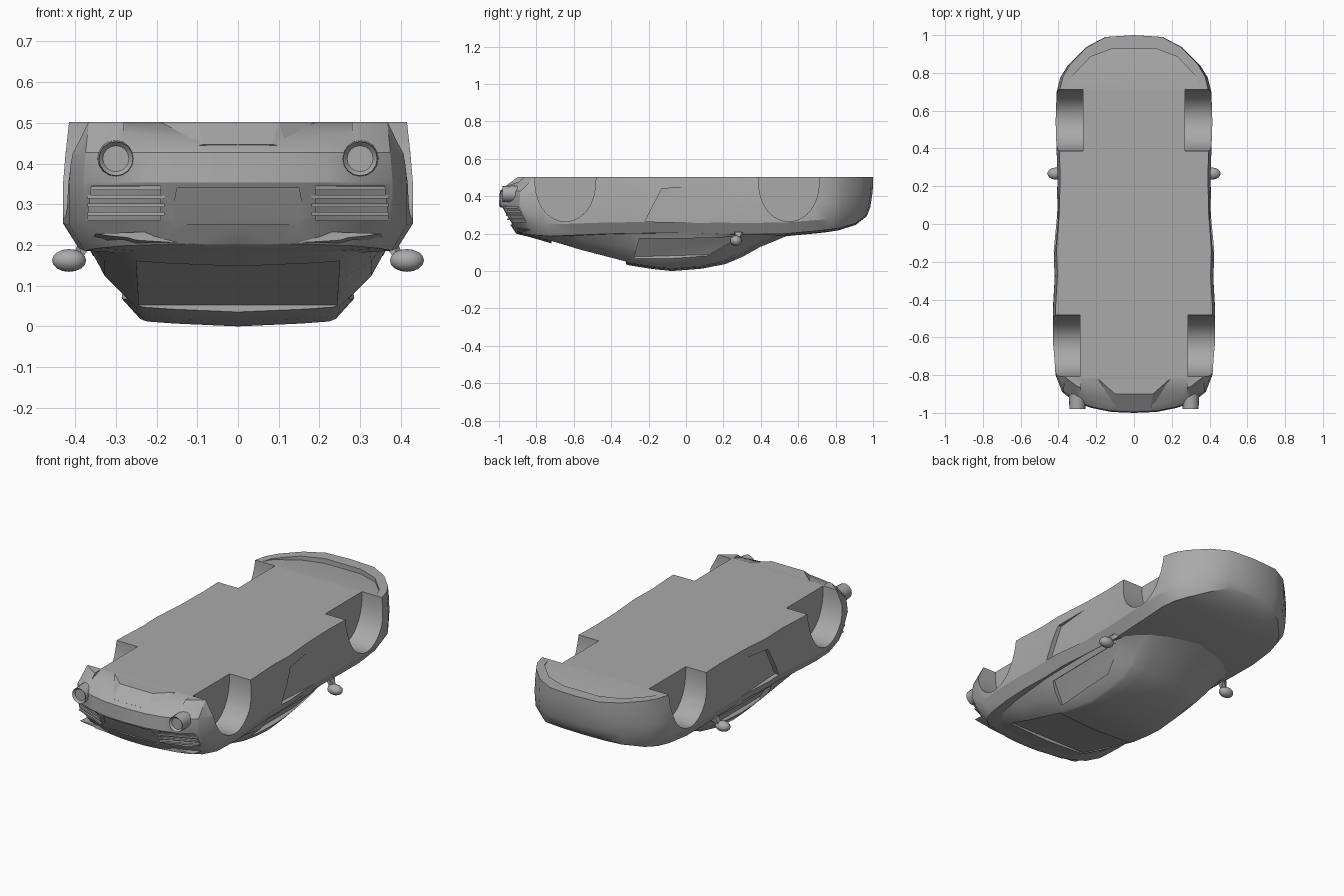
import bpy
import bmesh
from math import pi, cos, sin, radians
from mathutils import Matrix, Vector

if "Cube" in bpy.data.objects:
    bpy.data.objects.remove(bpy.data.objects["Cube"])

grey = bpy.data.materials.new("plain grey")
grey.use_nodes = True
grey.diffuse_color = (0.4, 0.4, 0.4, 1)
grey.node_tree.nodes["Principled BSDF"].inputs["Base Color"].default_value = (0.4, 0.4, 0.4, 1)


def finish(bm, name):
    bmesh.ops.remove_doubles(bm, verts=bm.verts[:], dist=0.0005)
    bmesh.ops.recalc_face_normals(bm, faces=bm.faces[:])
    mesh = bpy.data.meshes.new(name)
    bm.to_mesh(mesh)
    bm.free()
    mesh.materials.append(grey)
    obj = bpy.data.objects.new(name, mesh)
    bpy.context.collection.objects.link(obj)
    return obj


def activate(obj):
    bpy.ops.object.select_all(action='DESELECT')
    obj.select_set(True)
    bpy.context.view_layer.objects.active = obj


def smooth(obj, angle=30):
    activate(obj)
    bpy.ops.object.shade_smooth_by_angle(angle=radians(angle))


def interp(table, y):
    for (a, za), (b, zb) in zip(table, table[1:]):
        if y <= b:
            t = max(0, (y - a) / (b - a))
            return za + (zb - za) * t
    return table[-1][1]


def half_loft(columns, name, cap=False):
    """Loft half a shell through columns of points, then mirror it."""
    bm = bmesh.new()
    grid = [[bm.verts.new(p) for p in col] for col in columns]
    for a, b in zip(grid, grid[1:]):
        for i in range(len(a) - 1):
            bm.faces.new((a[i], a[i + 1], b[i + 1], b[i]))
    if cap:
        bm.faces.new(grid[0])
        bm.faces.new(grid[-1])
    bmesh.ops.remove_doubles(bm, verts=bm.verts[:], dist=0.0005)
    geom = bm.verts[:] + bm.edges[:] + bm.faces[:]
    bmesh.ops.mirror(bm, geom=geom, matrix=Matrix(), merge_dist=0.0005, axis='X')
    return finish(bm, name)


def hull(points, name, both=False, side=1):
    """Convex solid; side picks left or right, both spans the middle."""
    bm = bmesh.new()
    for x, y, z in points:
        bm.verts.new((x * side, y, z))
        if both:
            bm.verts.new((-x, y, z))
    out = bmesh.ops.convex_hull(bm, input=bm.verts[:])
    junk = set(out["geom_interior"] + out["geom_unused"])
    bmesh.ops.delete(bm, geom=[v for v in junk if isinstance(v, bmesh.types.BMVert)], context='VERTS')
    return finish(bm, name)


def cut(obj, cutter):
    mod = obj.modifiers.new("cut", 'BOOLEAN')
    mod.operation = 'DIFFERENCE'
    mod.solver = 'EXACT'
    mod.object = cutter
    activate(obj)
    bpy.ops.object.modifier_apply(modifier=mod.name)
    bpy.data.objects.remove(cutter)


# Body shell: one plan outline repeated at several heights
outline = [(0, -1), (.12, -.995), (.22, -.975), (.31, -.945), (.38, -.89), (.415, -.8),
           (.43, -.65), (.43, -.48), (.42, -.3), (.425, -.15), (.41, .05), (.405, .25),
           (.41, .4), (.415, .55), (.41, .7), (.39, .78), (.35, .845), (.26, .935),
           (.155, .99), (0, 1)]
shoulder = [(-.92, .205), (-.75, .185), (-.4, .2), (0, .205), (.3, .195), (.55, .2),
            (.8, .225), (.9, .25), (.97, .3)]
# height fraction, width scale, back inset, front inset
levels = [(0, .965, .09, 0), (.25, .985, .005, 0), (.5, 1, 0, .005),
          (.8, 1, .05, .015), (1, .91, .09, .03)]
columns = []
for x, y in outline:
    col = []
    for t, sx, back, front in levels:
        yy = y * (1 - (back if y < 0 else front))
        col.append((x * sx, yy, .502 + (interp(shoulder, yy) - .502) * t))
    lx, ly, lz = col[-1]
    crown = .035 * lx
    col = [(0, col[0][1], .502)] + col
    col += [(lx * .55, ly, lz - crown * .8), (0, ly, lz - crown)]
    columns.append(col)
body = half_loft(columns, "body_shell")

# Wheel wells
for side in (-1, 1):
    for centre, inner in ((-.645, .285), (.55, .27)):
        arc = [pi * i / 20 for i in range(21)]
        ring = [(centre + .163 * cos(a), .5 - .235 * sin(a) ** .85) for a in arc]
        ring += [(centre - .163, .6), (centre + .163, .6)]
        cut(body, hull([(x, y, z) for x in (inner, .6) for y, z in ring], "well_cutter", side=side))

# Sloped underside at the tail and dished underside at the nose
cut(body, hull([(.28, -.82, .502), (.28, -1.05, .425), (.28, -1.05, .6), (.28, -.82, .6)],
               "tail_cutter", both=True))
rim = [(.35, .72, .502), (.33, .78, .495), (.23, .885, .48), (.11, .93, .475)]
cut(body, hull(rim + [(x, y, .6) for x, y, z in rim], "nose_cutter", both=True))

# Plate recess, lamp recesses and side scoops
cut(body, hull([(.165, -.93, .25), (.15, -.975, .34), (.165, -1.1, .25), (.15, -1.1, .34)],
               "plate_cutter", both=True))
for side in (-1, 1):
    lamp = [(.19, -.925, .26), (.19, -.965, .345), (.37, -.85, .26), (.36, -.885, .345)]
    cut(body, hull(lamp + [(x, -1.1, z) for x, y, z in lamp], "lamp_cutter", side=side))
    scoop = [(.397, -.22, .265), (.397, -.13, .44), (.412, .34, .25), (.405, .34, .475)]
    cut(body, hull(scoop + [(.5, y, z) for x, y, z in scoop], "scoop_cutter", side=side))
smooth(body)

# Cabin: y, roof height, roof half width, belt half width, sweep at the sides
stations = [(-.9, .2, .27, .35, 0), (-.75, .157, .265, .36, 0), (-.565, .1, .258, .37, 0),
            (-.3, .03, .25, .375, 0), (-.18, .011, .245, .375, 0), (-.075, 0, .24, .375, 0),
            (.08, .012, .238, .375, .03), (.21, .037, .235, .375, .06),
            (.3, .075, .24, .375, .1), (.395, .128, .25, .372, .13), (.55, .192, .28, .365, .16)]
columns = []
for y, zc, wr, wb, sweep in stations:
    edge = zc + .018
    belt = max(.21, edge + .01)
    section = [(0, zc), (wr * .65, zc + .007), (wr * .93, zc + .012), (wr, edge),
               (wr + (wb - wr) * .62, edge + (belt - edge) * .48), (wb, belt), (0, .24)]
    columns.append([(x, y - sweep * (x / .37) ** 2, z) for x, z in section])
cabin = half_loft(columns, "cabin_shell", cap=True)

# Recessed glass areas
rear = [(.243, -.32, .053), (.25, -.72, .166)]
cut(cabin, hull(rear + [(x, y, z - .15) for x, y, z in rear], "rear_glass_cutter", both=True))
for side in (-1, 1):
    pane = [(.27, -.28, .068), (.352, -.25, .175), (.354, .3, .18), (.285, .12, .08)]
    pane = [Vector(p) for p in pane]
    inner, outer = Vector((-.01, 0, .008)), Vector((.1, 0, -.08))
    cut(cabin, hull([p + d for p in pane for d in (inner, outer)], "side_glass_cutter", side=side))
smooth(cabin)

# Diffuser panel under the tail
hull([(.1, -.9, .502), (.085, -.975, .447), (.19, -.82, .502), (.12, -.965, .44),
      (.1, -.82, .502), (.1, -.85, .46)], "diffuser_panel", both=True)

for side, word in ((1, "left"), (-1, "right")):
    # Lamp slats
    for i in range(4):
        z = .272 + i * .021
        lean = -.2 * (z - .26)
        bar = [(x, y + lean + d, z + h) for x, y in ((.18, -.955), (.37, -.875))
               for d in (0, .06) for h in (0, .009)]
        hull(bar, word + "_lamp_slat", side=side)

    # Exhaust pipe with a hollow mouth
    bm = bmesh.new()
    place = Matrix.Translation((side * .3, -.935, .412)) @ Matrix.Rotation(pi / 2, 4, 'X')
    bmesh.ops.create_cone(bm, cap_ends=True, segments=16, radius1=.046, radius2=.042,
                          depth=.09, matrix=place)
    mouth = [f for f in bm.faces if f.normal.y < -.9]
    bmesh.ops.inset_region(bm, faces=mouth, thickness=.01)
    bmesh.ops.translate(bm, verts=mouth[0].verts[:], vec=(0, .012, 0))
    smooth(finish(bm, word + "_exhaust"))

    # Door mirror and its stalk
    bm = bmesh.new()
    shape = Matrix.Translation((side * .415, .267, .162)) @ Matrix.Diagonal((.043, .032, .028, 1))
    bmesh.ops.create_uvsphere(bm, u_segments=14, v_segments=8, radius=1, matrix=shape)
    smooth(finish(bm, word + "_mirror"), 60)
    hull([(.36, .27, .2), (.36, .31, .2), (.39, .26, .21), (.39, .3, .21),
          (.385, .26, .165), (.41, .28, .165)], word + "_mirror_stalk", side=side)
